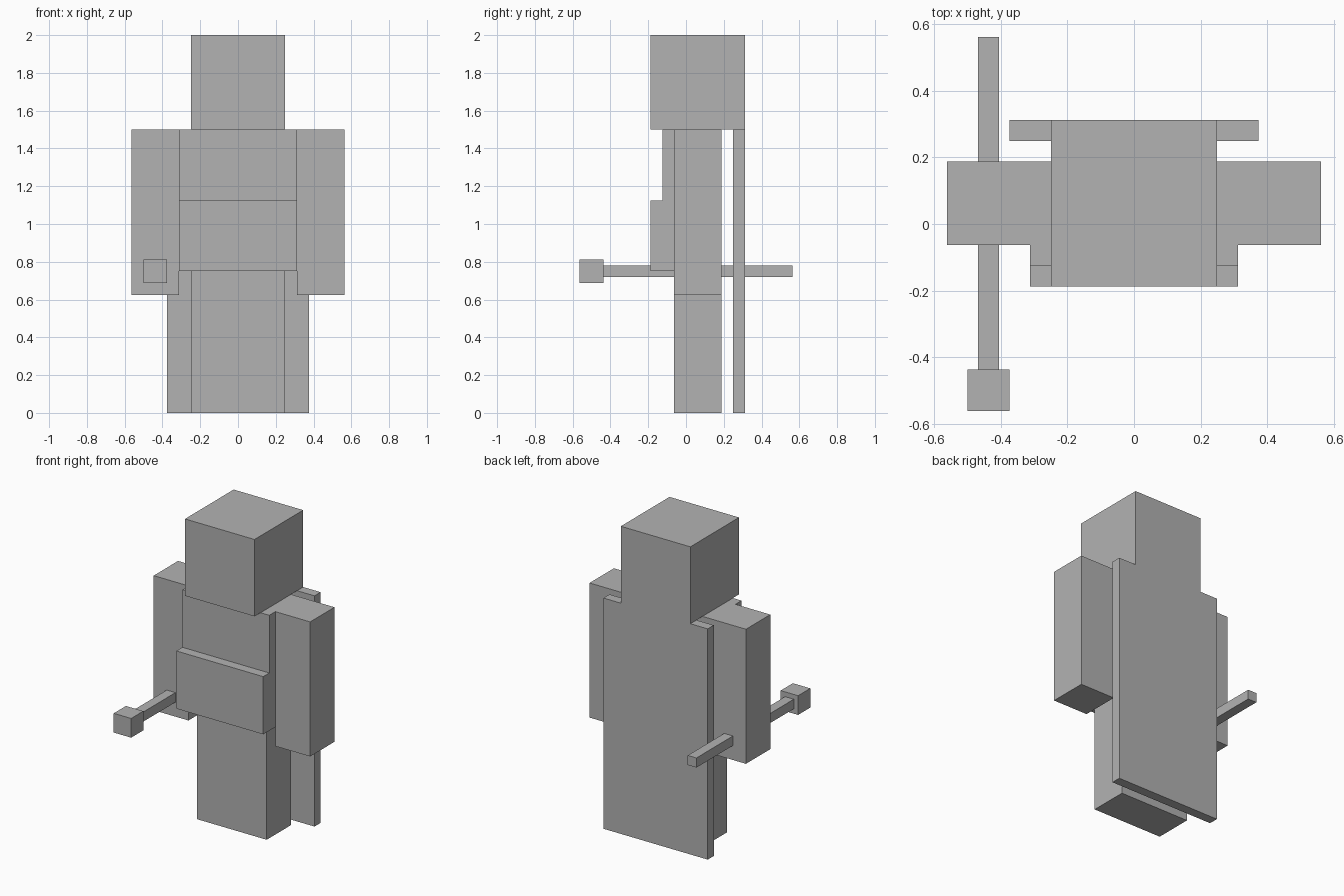
import bpy
import bmesh
from mathutils import Vector

default = bpy.data.objects.get("Cube")
if default:
    bpy.data.objects.remove(default, do_unlink=True)

U = 1 / 32  # block grid size

grey = bpy.data.materials.new("plain_grey")
grey.use_nodes = True
colour = (0.448, 0.448, 0.448, 1)
grey.diffuse_color = colour
grey.node_tree.nodes["Principled BSDF"].inputs["Base Color"].default_value = colour


def box(name, x, y, z):
    """Box from (low, high) grid ranges on each axis."""
    low, high = (Vector(c) * U for c in zip(x, y, z))
    bm = bmesh.new()
    bmesh.ops.create_cube(bm, size=1)
    for v in bm.verts:
        v.co = (low + high) / 2 + v.co * (high - low)
    mesh = bpy.data.meshes.new(name)
    bm.to_mesh(mesh)
    bm.free()
    mesh.materials.append(grey)
    obj = bpy.data.objects.new(name, mesh)
    bpy.context.collection.objects.link(obj)
    return obj


# Body
box("head", (-8, 8), (-6, 10), (48, 64))
box("torso", (-10, 10), (-4, 6), (24, 48))
box("belly_plate", (-10, 10), (-6, -4), (24, 36))
box("legs", (-8, 8), (-2, 6), (0, 24))
box("left_arm", (10, 18), (-2, 6), (20, 48))
box("right_arm", (-18, -10), (-2, 6), (20, 48))

# Cape hanging behind
box("cape", (-12, 12), (8, 10), (0, 48))

# Staff held in the right hand
box("staff_shaft", (-15, -13), (-14, 18), (23, 25))
box("staff_tip", (-16, -12), (-18, -14), (22, 26))
